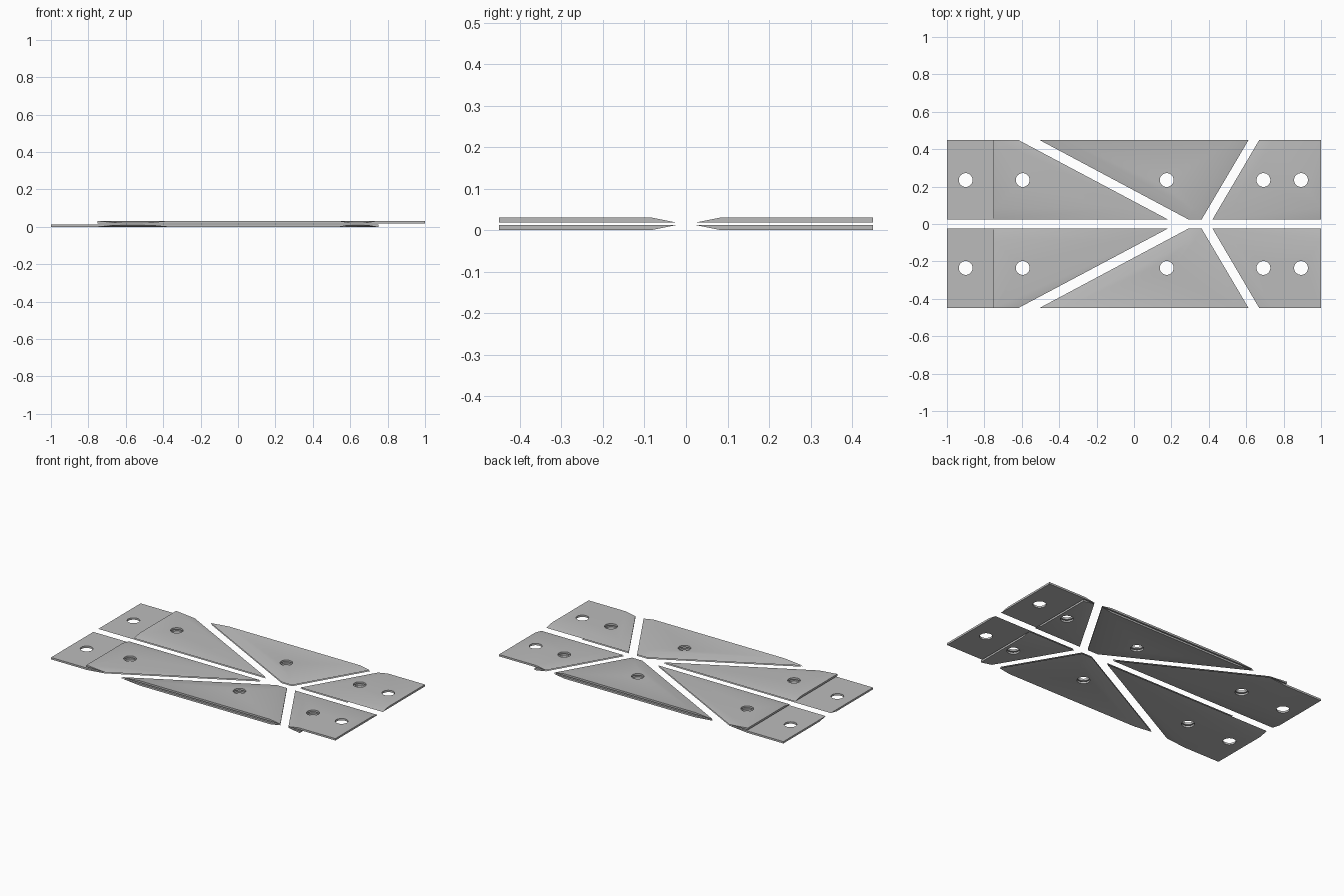
import bpy, bmesh, math
from mathutils import Vector

old = bpy.data.objects.get("Cube")
if old:
    bpy.data.objects.remove(old, do_unlink=True)

grey = bpy.data.materials.new("plain grey")
grey.use_nodes = True
colour = (0.5, 0.5, 0.5, 1)
grey.diffuse_color = colour
grey.node_tree.nodes["Principled BSDF"].inputs["Base Color"].default_value = colour

BEVEL, HOLE_R, HOLE_Y = 0.06, 0.037, 0.235
IN, OUT = 0.025, 0.45


def inset(points, bevelled):
    """Move the bevelled edges of a counter-clockwise outline inward."""
    n = len(points)
    lines = []
    for i in range(n):
        a, b = Vector(points[i]), Vector(points[(i + 1) % n])
        d = (b - a).normalized()
        lines.append((a + Vector((-d.y, d.x)) * BEVEL * bevelled[i], d))
    result = []
    for i in range(n):
        (p, d), (q, e) = lines[i - 1], lines[i]
        t = (q - p).cross(e) / d.cross(e)
        result.append(p + d * t)
    return result


def ring(bm, points, z, side):
    return [bm.verts.new((p[0], p[1] * side, z)) for p in points]


def plate(name, points, bevelled, holes, z_flat, z_outer, side):
    """Thin plate with knife edges, flat on one face and bevelled on the other."""
    bm = bmesh.new()
    flat_rings = [ring(bm, points, z_flat, side)]
    outer_rings = [ring(bm, inset(points, bevelled), z_outer, side)]
    for x in holes:
        circle = [(x + HOLE_R * math.cos(k * math.tau / 32),
                   HOLE_Y + HOLE_R * math.sin(k * math.tau / 32)) for k in range(32)]
        flat_rings.append(ring(bm, circle, z_flat, side))
        outer_rings.append(ring(bm, circle, z_outer, side))
    # Both caps, with their holes left open
    for rings in (flat_rings, outer_rings):
        edges = [bm.edges.new((r[i - 1], r[i])) for r in rings for i in range(len(r))]
        bmesh.ops.triangle_fill(bm, edges=edges, use_beauty=True)
    # Bevels, end walls and hole walls
    for low, high in zip(flat_rings, outer_rings):
        for i in range(len(low)):
            bm.faces.new((low[i - 1], low[i], high[i], high[i - 1]))
    bmesh.ops.recalc_face_normals(bm, faces=bm.faces)
    mesh = bpy.data.meshes.new(name)
    bm.to_mesh(mesh)
    bm.free()
    mesh.materials.append(grey)
    ob = bpy.data.objects.new(name, mesh)
    bpy.context.collection.objects.link(ob)
    bpy.ops.object.select_all(action='DESELECT')
    ob.select_set(True)
    bpy.context.view_layer.objects.active = ob
    bpy.ops.object.shade_smooth_by_angle()


# Two stacked layers, each offset lengthwise, mirrored front to back
layers = (("lower", 0.012, 0.0, -1.0, 0.75, (-0.9, -0.595), (0.692,)),
          ("upper", 0.019, 0.031, -0.75, 1.0, (-0.595,), (0.692, 0.893)))
for layer, z_flat, z_outer, x_min, x_max, end_holes, tip_holes in layers:
    for where, side in (("front", -1), ("back", 1)):
        plate(f"{layer}_{where}_long_plate",
              [(x_min, IN), (0.18, IN), (-0.62, OUT), (x_min, OUT)],
              (1, 1, 0, 0), end_holes, z_flat, z_outer, side)
        plate(f"{layer}_{where}_middle_plate",
              [(0.29, IN), (0.362, IN), (0.613, OUT), (-0.507, OUT)],
              (1, 1, 0, 1), (0.175,), z_flat, z_outer, side)
        plate(f"{layer}_{where}_short_plate",
              [(0.42, IN), (x_max, IN), (x_max, OUT), (0.67, OUT)],
              (1, 0, 0, 1), tip_holes, z_flat, z_outer, side)
